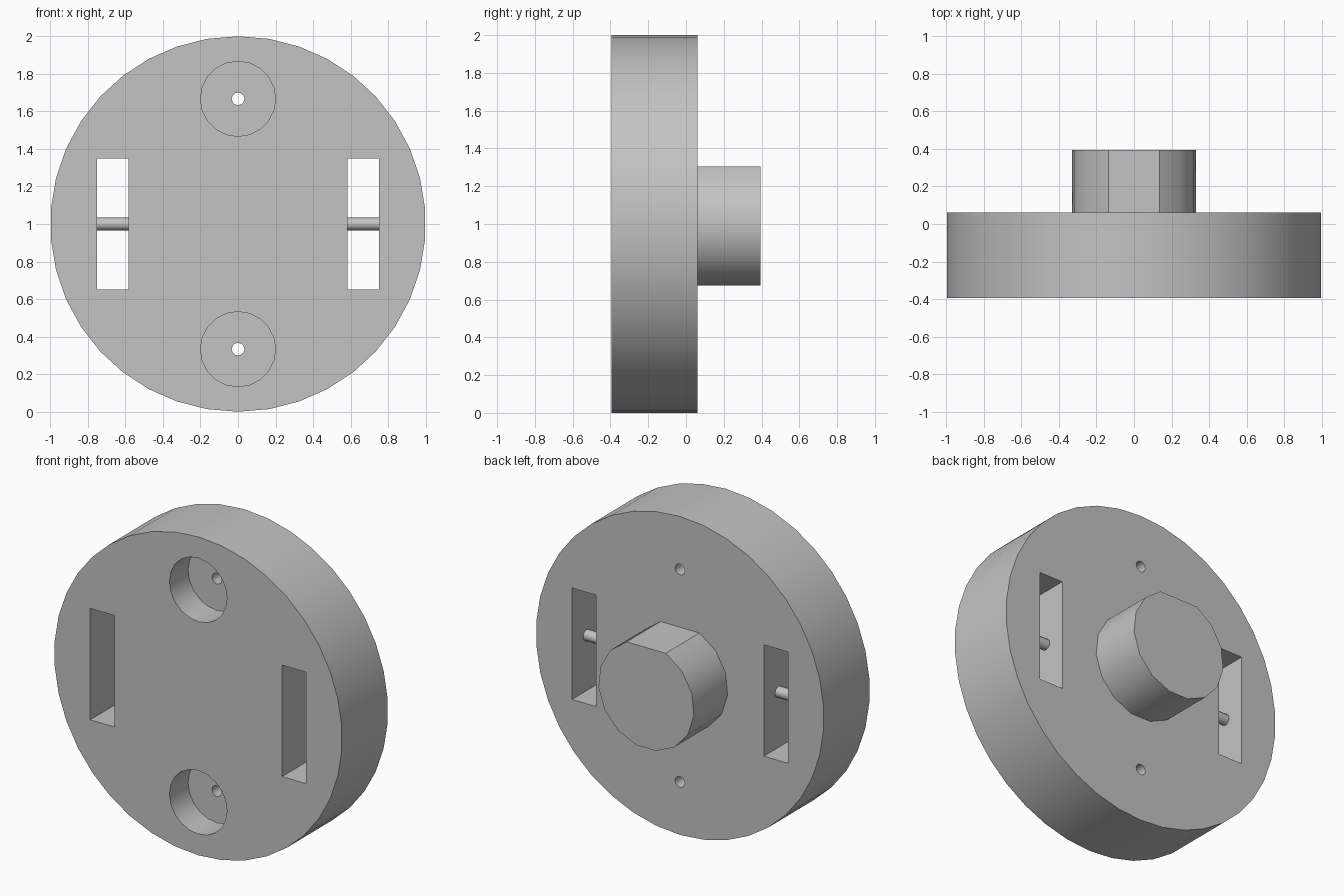
import bpy, bmesh
from math import sin, cos, tau

old = bpy.data.objects.get("Cube")
if old:
    bpy.data.objects.remove(old, do_unlink=True)

GREY = (0.55, 0.55, 0.55, 1)
grey = bpy.data.materials.new("plain grey")
grey.use_nodes = True
grey.diffuse_color = GREY
grey.node_tree.nodes["Principled BSDF"].inputs["Base Color"].default_value = GREY

FRONT, FACE, BACK = -0.395, 0.06, 0.395
MID = 1.0          # height of the disc axis
BOLT = 0.667       # bolt hole distance from the axis
SLOT_IN, SLOT_OUT, SLOT_HALF = 0.583, 0.75, 0.35
EXTRA = 0.1        # cutter overshoot


def ring(radius, sides, z=MID):
    """Polygon in the xz plane, first corner at the top."""
    return [(radius * sin(tau * i / sides), z + radius * cos(tau * i / sides))
            for i in range(sides)]


def prism(name, outline, y0, y1):
    """Extrude an xz outline along y."""
    bm = bmesh.new()
    face = bm.faces.new([bm.verts.new((x, y0, z)) for x, z in outline])
    out = bmesh.ops.extrude_face_region(bm, geom=[face], use_keep_orig=True)
    moved = [v for v in out["geom"] if isinstance(v, bmesh.types.BMVert)]
    bmesh.ops.translate(bm, verts=moved, vec=(0, y1 - y0, 0))
    bmesh.ops.recalc_face_normals(bm, faces=bm.faces)
    mesh = bpy.data.meshes.new(name)
    bm.to_mesh(mesh)
    bm.free()
    mesh.materials.append(grey)
    obj = bpy.data.objects.new(name, mesh)
    bpy.context.collection.objects.link(obj)
    return obj


def activate(obj):
    bpy.ops.object.select_all(action='DESELECT')
    obj.select_set(True)
    bpy.context.view_layer.objects.active = obj


def cut(target, cutter):
    """Subtract the cutter, then discard it."""
    cutter.hide_render = True
    mod = target.modifiers.new("cut", 'BOOLEAN')
    mod.operation = 'DIFFERENCE'
    mod.solver = 'EXACT'
    mod.object = cutter
    activate(target)
    bpy.ops.object.modifier_apply(modifier=mod.name)
    bpy.data.objects.remove(cutter, do_unlink=True)


# Thick disc
disc = prism("disc", ring(1, 38), FRONT, FACE)

# Counterbored bolt holes, above and below the axis
for side in (1, -1):
    z = MID + side * BOLT
    cut(disc, prism("counterbore", ring(0.2, 20, z), FRONT - EXTRA, FRONT + 0.185))
    cut(disc, prism("bolt_hole", ring(0.034, 12, z), FRONT - EXTRA, FACE + EXTRA))

# Strap slots with a cross pin in each
pins = []
for side, label in ((1, "left"), (-1, "right")):
    a, b = side * SLOT_IN, side * SLOT_OUT
    low, high = MID - SLOT_HALF, MID + SLOT_HALF
    slot = [(a, low), (b, low), (b, high), (a, high)]
    cut(disc, prism("slot", slot, FRONT - EXTRA, FACE + EXTRA))
    bpy.ops.mesh.primitive_cylinder_add(
        vertices=12, radius=0.034, depth=SLOT_OUT - SLOT_IN + 0.01,
        location=((a + b) / 2, -0.085, MID), rotation=(0, tau / 4, 0))
    pin = bpy.context.object
    pin.name = label + "_slot_pin"
    pin.data.materials.append(grey)
    pins.append(pin)

# Round boss on the back, flattened on top by dropping its top corner
boss = prism("flattened_boss", ring(0.333, 15)[1:], FACE, BACK)

# Smooth round walls, keep edges sharp
for obj in [disc, boss] + pins:
    activate(obj)
    bpy.ops.object.shade_smooth_by_angle(angle=tau / 11.8)
